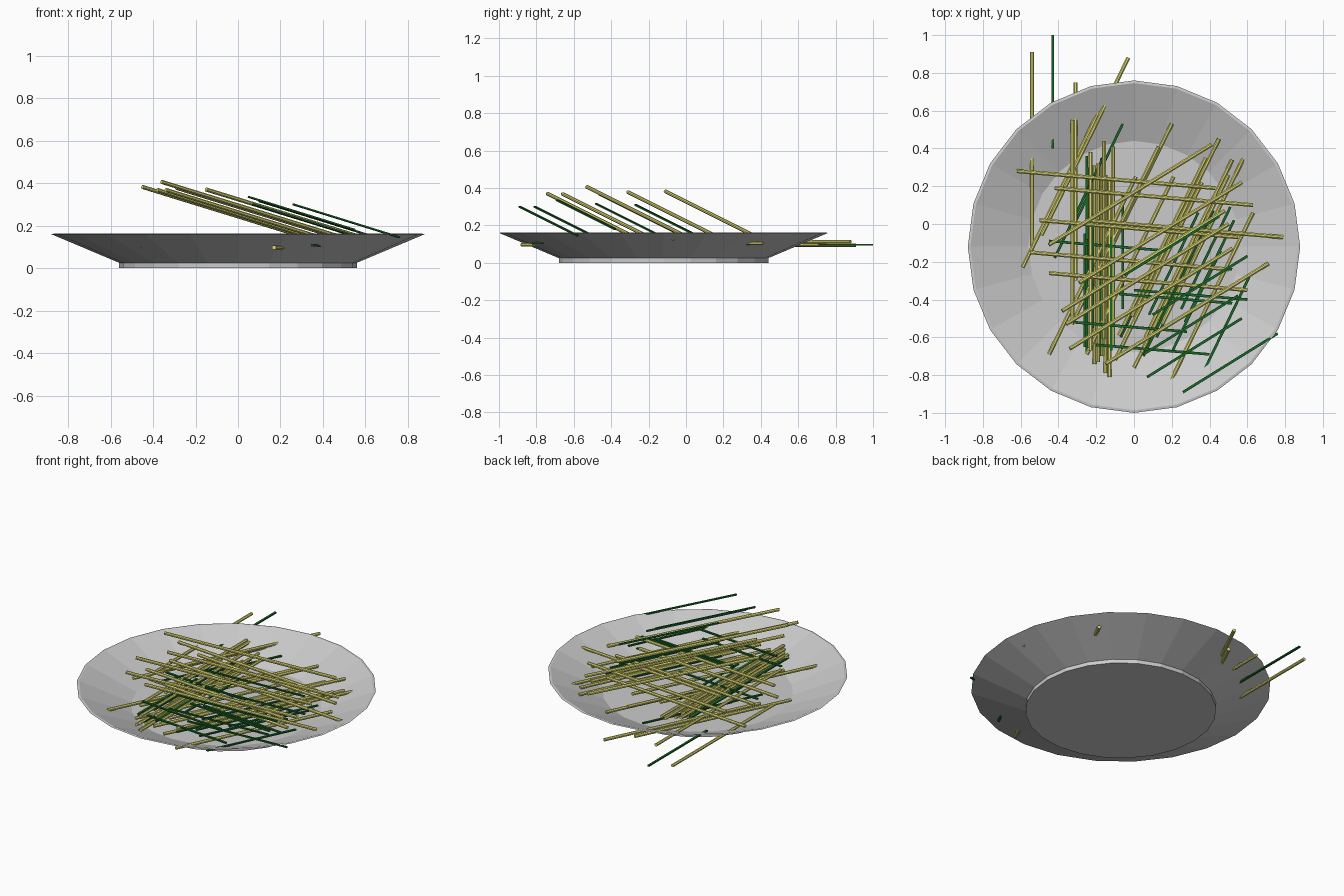
import bpy, bmesh, math
from mathutils import Vector

if "Cube" in bpy.data.objects:
    bpy.data.objects.remove(bpy.data.objects["Cube"])


def material(name, rgb):
    m = bpy.data.materials.new(name)
    m.diffuse_color = (*rgb, 1)
    m.use_nodes = True
    m.node_tree.nodes["Principled BSDF"].inputs["Base Color"].default_value = m.diffuse_color
    return m


YELLOW = material("straw_yellow", (0.75, 0.72, 0.18))
GREEN = material("dark_green", (0.01, 0.13, 0.02))


def finish(bm, name, mat=None):
    bmesh.ops.recalc_face_normals(bm, faces=bm.faces)
    me = bpy.data.meshes.new(name)
    bm.to_mesh(me)
    bm.free()
    ob = bpy.data.objects.new(name, me)
    bpy.context.collection.objects.link(ob)
    if mat:
        me.materials.append(mat)
    return ob


def strands(name, mat, step, starts, sides, half_w, half_h):
    """Parallel prisms: each runs from its start point along step."""
    bm = bmesh.new()
    step = Vector(step)
    d = step.normalized()
    side = d.cross(Vector((0, 0, 1))).normalized()
    up = side.cross(d)
    k = 1 / math.cos(math.pi / sides)
    for s in starts:
        rings = []
        for p in (Vector(s), Vector(s) + step):
            rings.append([bm.verts.new(
                p + side * half_w * k * math.cos(2 * math.pi * (i + .5) / sides)
                + up * half_h * k * math.sin(2 * math.pi * (i + .5) / sides))
                for i in range(sides)])
        a, b = rings
        bm.faces.new(a)
        bm.faces.new(b[::-1])
        for i in range(sides):
            j = (i + 1) % sides
            bm.faces.new((a[i], b[i], b[j], a[j]))
    return finish(bm, name, mat)


def noodles(name, step, starts):
    strands(name, YELLOW, step, starts, 8, 0.0105, 0.009)


def greens(name, step, starts):
    strands(name, GREEN, step, starts, 4, 0.007, 0.004)


def level(points, z, spread=0.012):
    # small height differences inside one layer
    return [(x, y, z + spread * (i % 3 - 1)) for i, (x, y) in enumerate(points)]


# plate: 24-sided dish with a low foot
SIDES = 24
profile = [(0.56, 0), (0.56, 0.025), (0.88, 0.16), (0.866, 0.162), (0.56, 0.035)]
bm = bmesh.new()
rings = [[bm.verts.new((r * math.cos(2 * math.pi * i / SIDES),
                        r * math.sin(2 * math.pi * i / SIDES) - 0.12, z))
          for i in range(SIDES)] for r, z in profile]
for lo, hi in zip(rings, rings[1:]):
    for i in range(SIDES):
        j = (i + 1) % SIDES
        bm.faces.new((lo[i], lo[j], hi[j], hi[i]))
bm.faces.new(rings[0])
bm.faces.new(rings[-1])
finish(bm, "plate")

# layer running front to back
noodles("noodles_lengthwise", (0, 1.05, 0), level([
    (-0.54, -0.14), (-0.31, -0.30), (-0.325, -0.50), (-0.21, -0.74),
    (-0.19, -0.73), (-0.16, -0.61), (-0.15, -0.79), (-0.13, -0.81),
    (-0.23, -0.67), (-0.17, -0.70), (-0.11, -0.64)], 0.105))
greens("greens_lengthwise", (0, 0.6, 0), level([
    (-0.43, 0.40), (-0.25, -0.68), (-0.26, -0.65), (-0.24, -0.30),
    (-0.18, -0.70), (-0.12, -0.67), (-0.25, -0.24), (-0.06, -0.45),
    (-0.22, -0.55)], 0.105, 0.008))

# steep diagonal layer
noodles("noodles_steep", (0.46, 0.94, 0), level([
    (-0.59, -0.23), (-0.45, -0.69), (-0.49, -0.06), (-0.26, -0.41),
    (-0.33, -0.53), (-0.01, -0.49), (0.06, -0.60), (0.15, -0.53),
    (-0.08, -0.59), (0.0, -0.76), (-0.10, -0.72), (0.04, -0.68),
    (0.17, -0.88), (-0.25, -0.69)], 0.105, 0.008))
greens("greens_steep", (0.26, 0.54, 0), level([
    (-0.32, -0.01), (-0.08, -0.35), (-0.42, -0.18), (-0.07, -0.60),
    (0.05, -0.70), (0.20, -0.68), (0.12, -0.60), (0.16, -0.47),
    (0.35, -0.82), (0.25, -0.45), (0.27, -0.52), (0.08, -0.48)], 0.1, 0.006))

# crosswise layer
noodles("noodles_crosswise", (1.05, -0.09, 0), level([
    (-0.62, 0.28), (-0.42, 0.19), (-0.50, 0.02), (-0.26, 0.02),
    (-0.55, -0.15), (-0.45, -0.26)], 0.135, 0.006))
greens("greens_crosswise", (0.6, -0.05, 0), level([
    (-0.45, -0.09), (0.0, -0.35), (-0.32, -0.52), (-0.20, -0.64),
    (-0.08, -0.37), (-0.08, -0.19)], 0.125, 0.006))

# leaning strands on top, high at the front left
noodles("noodles_leaning", (0.86, 0.53, -0.265), [
    (-0.15, -0.74, 0.37), (-0.34, -0.66, 0.368), (-0.36, -0.53, 0.406),
    (-0.38, -0.46, 0.368), (-0.29, -0.31, 0.378), (-0.45, -0.11, 0.382)])
greens("greens_leaning", (0.5, 0.31, -0.155), [
    (0.07, -0.81, 0.30), (0.26, -0.89, 0.30), (0.05, -0.69, 0.335),
    (0.10, -0.48, 0.315), (-0.05, -0.27, 0.31)])
